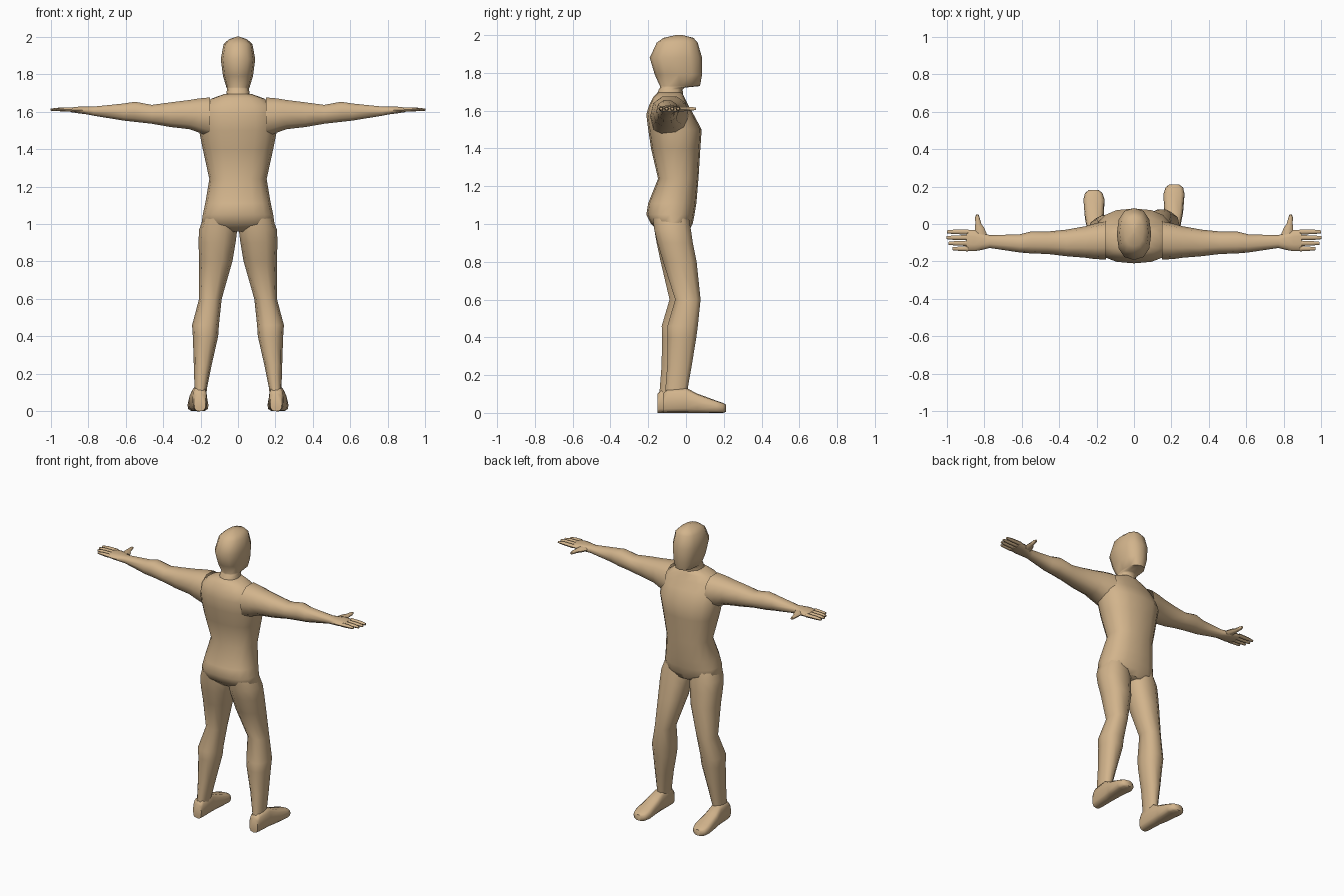
import bpy, bmesh, math

skin = bpy.data.materials.new("tan skin")
skin.diffuse_color = (0.645, 0.456, 0.262, 1)


def loft(name, axis, rows, sides=12, power=2.4, cap_start=False, cap_end=True, mirror=False):
    """Rounded sections along an axis; row = position, then min/max of the two other axes."""
    others = [i for i in range(3) if i != axis]
    bm = bmesh.new()
    rings = []
    for pos, a0, a1, b0, b1 in rows:
        ring = []
        for k in range(sides):
            t = 2 * math.pi * k / sides
            c, s = math.cos(t), math.sin(t)
            u = math.copysign(abs(c) ** (2 / power), c)
            v = math.copysign(abs(s) ** (2 / power), s)
            p = [0, 0, 0]
            p[axis] = pos
            p[others[0]] = (a0 + a1) / 2 + u * (a1 - a0) / 2
            p[others[1]] = (b0 + b1) / 2 + v * (b1 - b0) / 2
            ring.append(bm.verts.new(p))
        rings.append(ring)
    for r, q in zip(rings, rings[1:]):
        for k in range(sides):
            n = (k + 1) % sides
            bm.faces.new((r[k], r[n], q[n], q[k]))
    if cap_start:
        bm.faces.new(rings[0])
    if cap_end:
        bm.faces.new(rings[-1])
    bmesh.ops.recalc_face_normals(bm, faces=bm.faces)
    mesh = bpy.data.meshes.new(name)
    bm.to_mesh(mesh)
    bm.free()
    mesh.materials.append(skin)
    ob = bpy.data.objects.new(name, mesh)
    bpy.context.collection.objects.link(ob)
    if mirror:
        ob.modifiers.new("mirror", 'MIRROR').use_mirror_merge = False
    bpy.ops.object.select_all(action='DESELECT')
    ob.select_set(True)
    bpy.context.view_layer.objects.active = ob
    bpy.ops.object.shade_smooth_by_angle(angle=math.radians(60))
    return ob


# Torso: half width, back and front at each height
torso = [(0.96, .12, -.14, .015), (1.00, .195, -.185, .035), (1.05, .188, -.21, .045),
         (1.11, .175, -.20, .055), (1.24, .153, -.148, .066), (1.40, .188, -.185, .076),
         (1.50, .208, -.20, .083), (1.58, .205, -.21, .04), (1.63, .19, -.195, .012),
         (1.67, .14, -.175, -.008), (1.695, .07, -.15, -.02)]
loft("torso", 2, [(z, -w, w, b, f) for z, w, b, f in torso], sides=16, cap_start=True)

# Neck and head
head = [(1.66, .068, -.165, -.012), (1.71, .06, -.145, -.018), (1.722, .058, -.138, -.008),
        (1.73, .062, -.138, .074), (1.79, .08, -.165, .085), (1.88, .092, -.192, .085),
        (1.96, .077, -.155, .062), (1.985, .05, -.12, .04), (2.0, .008, -.055, -.02)]
loft("head", 2, [(z, -w, w, b, f) for z, w, b, f in head], sides=12)

# Arms with palms
arm = [(.15, -.19, .015, 1.46, 1.68), (.21, -.187, .002, 1.485, 1.674),
       (.26, -.18, -.012, 1.503, 1.665), (.36, -.172, -.03, 1.515, 1.652),
       (.46, -.16, -.04, 1.533, 1.638), (.55, -.157, -.04, 1.543, 1.655),
       (.61, -.152, -.055, 1.55, 1.645), (.77, -.128, -.06, 1.577, 1.628),
       (.81, -.138, -.045, 1.585, 1.627), (.85, -.145, -.033, 1.59, 1.627),
       (.895, -.143, -.03, 1.597, 1.622)]
loft("arm", 0, arm, sides=10, mirror=True)

# Fingers and thumbs
for i, (y, tip) in enumerate([(-.042, .998), (-.073, 1.0), (-.103, .99), (-.132, .968)]):
    loft(f"finger_{i + 1}", 0,
         [(.885, y - .014, y + .014, 1.599, 1.622), (tip - .04, y - .012, y + .012, 1.601, 1.622),
          (tip, y - .008, y + .008, 1.604, 1.617)], sides=6, mirror=True)
loft("thumb", 1, [(-.055, .785, .85, 1.592, 1.622), (-.02, .80, .85, 1.594, 1.622),
                  (.0, .815, .847, 1.597, 1.62), (.035, .824, .848, 1.60, 1.62),
                  (.052, .83, .843, 1.603, 1.617)], sides=6, mirror=True)

# Legs and feet; the left one stands slightly further back
leg = [(1.03, .02, .185, -.18, .02), (.97, .004, .208, -.172, .03), (.90, .013, .211, -.155, .04),
       (.80, .03, .207, -.125, .06), (.60, .087, .208, -.06, .08), (.46, .102, .245, -.102, .066),
       (.40, .106, .241, -.10, .058), (.25, .14, .236, -.102, .033), (.12, .166, .232, -.112, .01),
       (.06, .17, .235, -.115, .0)]
foot = [(-.122, .172, .235, .0, .10), (-.10, .166, .243, .0, .125), (.0, .165, .25, .0, .133),
        (.06, .162, .262, .0, .102), (.16, .157, .27, .0, .065), (.195, .168, .262, .0, .053),
        (.212, .19, .24, .005, .045)]


def flip(a, b, side):
    return (a, b) if side > 0 else (-b, -a)


for label, side, back in (("right", 1, 0), ("left", -1, -.03)):
    rows = []
    for z, x0, x1, y0, y1 in leg:
        d = back * min(1, max(0, (.95 - z) / .35))
        rows.append((z, *flip(x0, x1, side), y0 + d, y1 + d))
    loft(label + "_leg", 2, rows, sides=10, cap_end=False)
    loft(label + "_foot", 1, [(y + back, *flip(x0, x1, side), z0, z1) for y, x0, x1, z0, z1 in foot],
         sides=12, power=3.2, cap_start=True)
